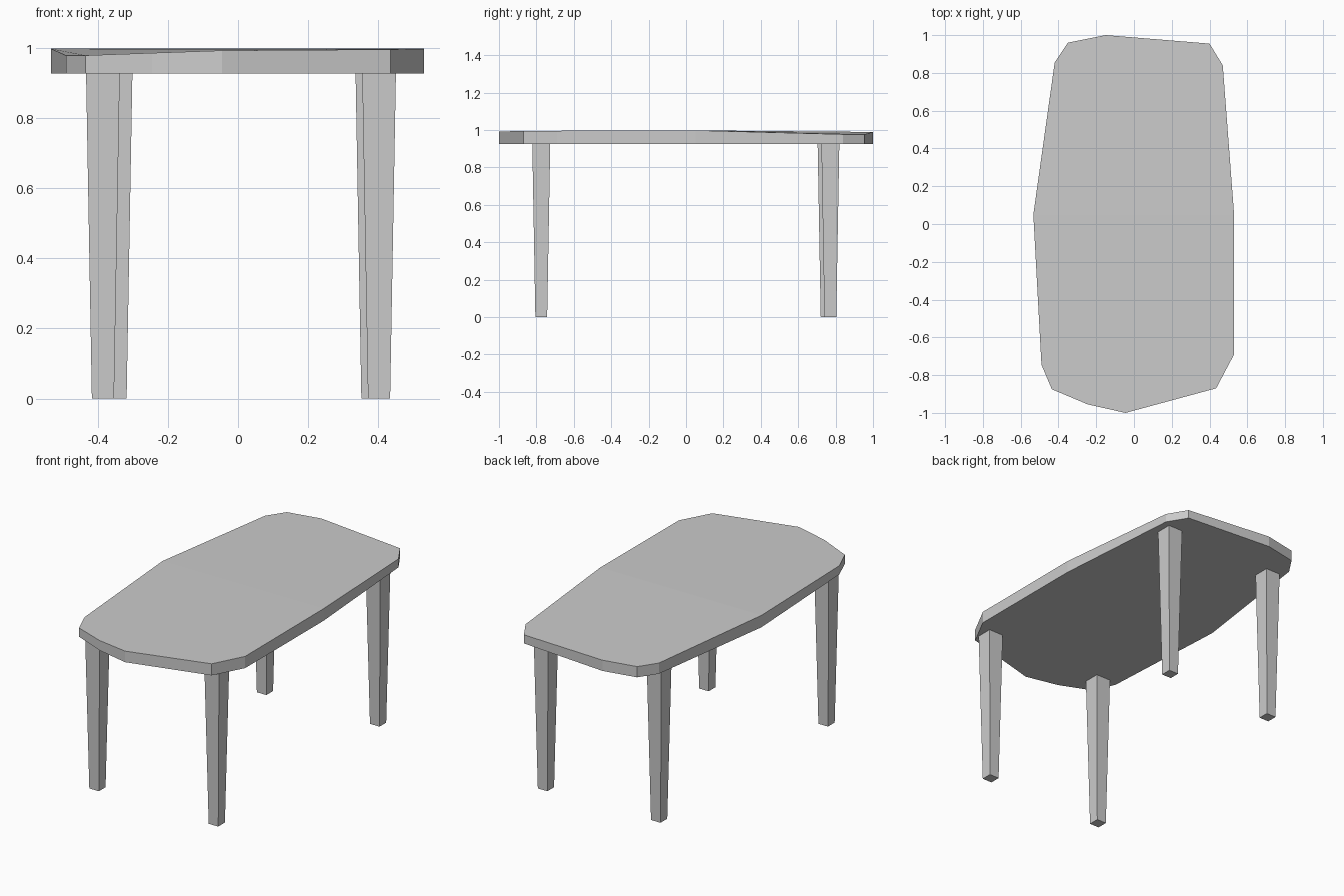
import bpy, bmesh

if "Cube" in bpy.data.objects:
    bpy.data.objects.remove(bpy.data.objects["Cube"])

def make_object(name, bm):
    bmesh.ops.recalc_face_normals(bm, faces=bm.faces)
    mesh = bpy.data.meshes.new(name)
    bm.to_mesh(mesh)
    bm.free()
    obj = bpy.data.objects.new(name, mesh)
    bpy.context.collection.objects.link(obj)
    return obj

# Tabletop: irregular rim outline (x, y, top height), clockwise from the left crease point
rim = [(-0.533, 0.05, 0.997), (-0.42, 0.855, 0.99), (-0.35, 0.96, 0.99),
       (-0.15, 1.0, 0.99), (0.40, 0.955, 0.977), (0.47, 0.84, 0.977),
       (0.53, 0.05, 0.998), (0.53, -0.69, 0.996), (0.435, -0.87, 0.995),
       (-0.045, -1.0, 0.992), (-0.245, -0.955, 0.985), (-0.435, -0.875, 0.978),
       (-0.49, -0.745, 0.978)]
bm = bmesh.new()
upper = [bm.verts.new(p) for p in rim]
lower = [bm.verts.new((x, y, 0.926)) for x, y, z in rim]
n = len(rim)
for i in range(n):
    j = (i + 1) % n
    bm.faces.new((upper[i], upper[j], lower[j], lower[i]))
bm.faces.new(lower)
# top surface is creased across the middle
bm.faces.new(upper[:7])
bm.faces.new(upper[6:] + upper[:1])
make_object("tabletop", bm)

# Tapered square legs
def leg(name, cx, cy, top=0.096, foot=0.063, height=0.927):
    bm = bmesh.new()
    bmesh.ops.create_cube(bm, size=1)
    for v in bm.verts:
        w = top if v.co.z > 0 else foot
        v.co = (cx + v.co.x * w, cy + v.co.y * w, (v.co.z + 0.5) * height)
    make_object(name, bm)

for name, cx, cy in (("front_left_leg", -0.385, -0.774),
                     ("front_right_leg", 0.402, -0.774),
                     ("back_left_leg", -0.349, 0.752),
                     ("back_right_leg", 0.383, 0.772)):
    leg(name, cx, cy)
